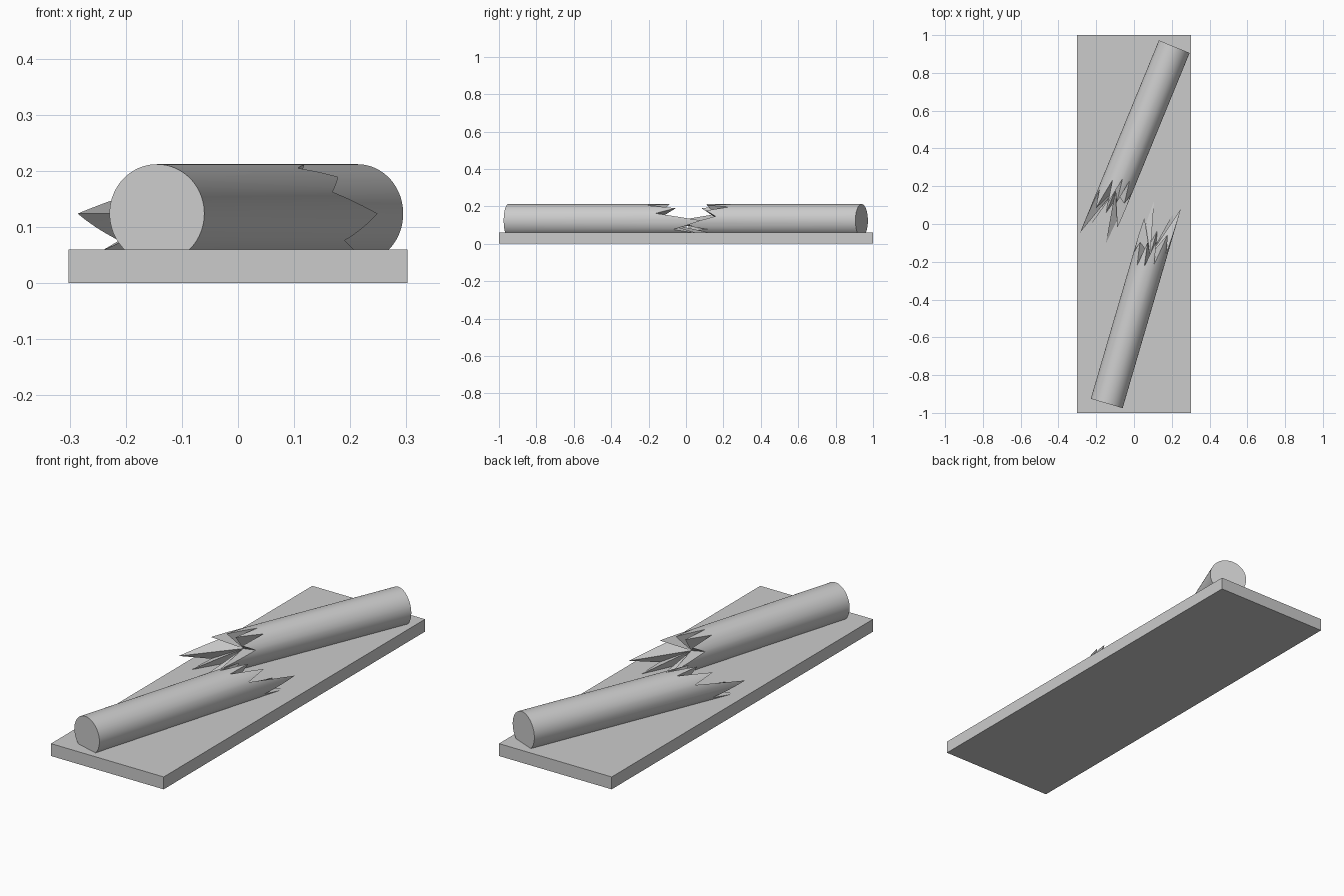
import bpy
import bmesh
import math

default_cube = bpy.data.objects.get("Cube")
if default_cube:
    bpy.data.objects.remove(default_cube, do_unlink=True)

# Single plain material
grey = bpy.data.materials.new("plain_grey")
grey.use_nodes = True
colour = (0.6, 0.6, 0.6, 1)
grey.diffuse_color = colour
grey.node_tree.nodes["Principled BSDF"].inputs["Base Color"].default_value = colour

RADIUS = 0.088
CENTRE_HEIGHT = 0.124
CORE_LENGTH = 0.82
STEPS = 6

# Splintered rim: (angle in degrees, length along the log), tips and notches in turn
RIM = [(-163, 1.0), (-148, 0.86), (-133, 1.1), (-112, 0.85), (-90, 1.0),
       (-70, 0.86), (-50, 1.07), (-33, 0.94), (0, 1.1), (26, 0.845),
       (48, 0.95), (67, 0.777), (83, 0.9), (98, 0.752), (111, 0.88),
       (125, 0.747), (143, 0.87), (165, 0.81)]


def finish(name, bm):
    """Turn a bmesh into a named object with the shared material."""
    bmesh.ops.recalc_face_normals(bm, faces=bm.faces)
    mesh = bpy.data.meshes.new(name)
    bm.to_mesh(mesh)
    bm.free()
    mesh.materials.append(grey)
    obj = bpy.data.objects.new(name, mesh)
    bpy.context.collection.objects.link(obj)
    return obj


def rim_points():
    """Walk round the rim, blending between tips and notches."""
    following = RIM[1:] + [(RIM[0][0] + 360, RIM[0][1])]
    for (a, length_a), (b, length_b) in zip(RIM, following):
        for i in range(STEPS):
            f = i / STEPS
            yield math.radians(a + (b - a) * f), length_a + (length_b - length_a) * f


def broken_log(name, x, y, turn):
    """Round log with a flat sawn end and a splintered far end."""
    bm = bmesh.new()
    sawn, rim = [], []
    for angle, length in rim_points():
        px, pz = RADIUS * math.cos(angle), RADIUS * math.sin(angle)
        sawn.append(bm.verts.new((px, 0, pz)))
        rim.append(bm.verts.new((px, length, pz)))
    core = bm.verts.new((0, CORE_LENGTH, 0))
    bm.faces.new(sawn)
    for i in range(len(rim)):
        j = (i + 1) % len(rim)
        bm.faces.new((sawn[i], sawn[j], rim[j], rim[i]))
        bm.faces.new((rim[i], rim[j], core))
    log = finish(name, bm)
    log.location = (x, y, CENTRE_HEIGHT)
    log.rotation_euler.z = math.radians(turn)
    bpy.ops.object.select_all(action="DESELECT")
    log.select_set(True)
    bpy.context.view_layer.objects.active = log
    bpy.ops.object.shade_smooth_by_angle(angle=math.radians(30))


# Flat base slab
slab = bmesh.new()
bmesh.ops.create_cube(slab, size=1)
bmesh.ops.scale(slab, vec=(0.604, 2, 0.06), verts=slab.verts)
bmesh.ops.translate(slab, vec=(0, 0, 0.03), verts=slab.verts)
finish("base_slab", slab)

# Two halves of the snapped log
broken_log("front_log", -0.1445, -0.95, -16.3)
broken_log("back_log", 0.213, 0.939, 180 - 22.3)
